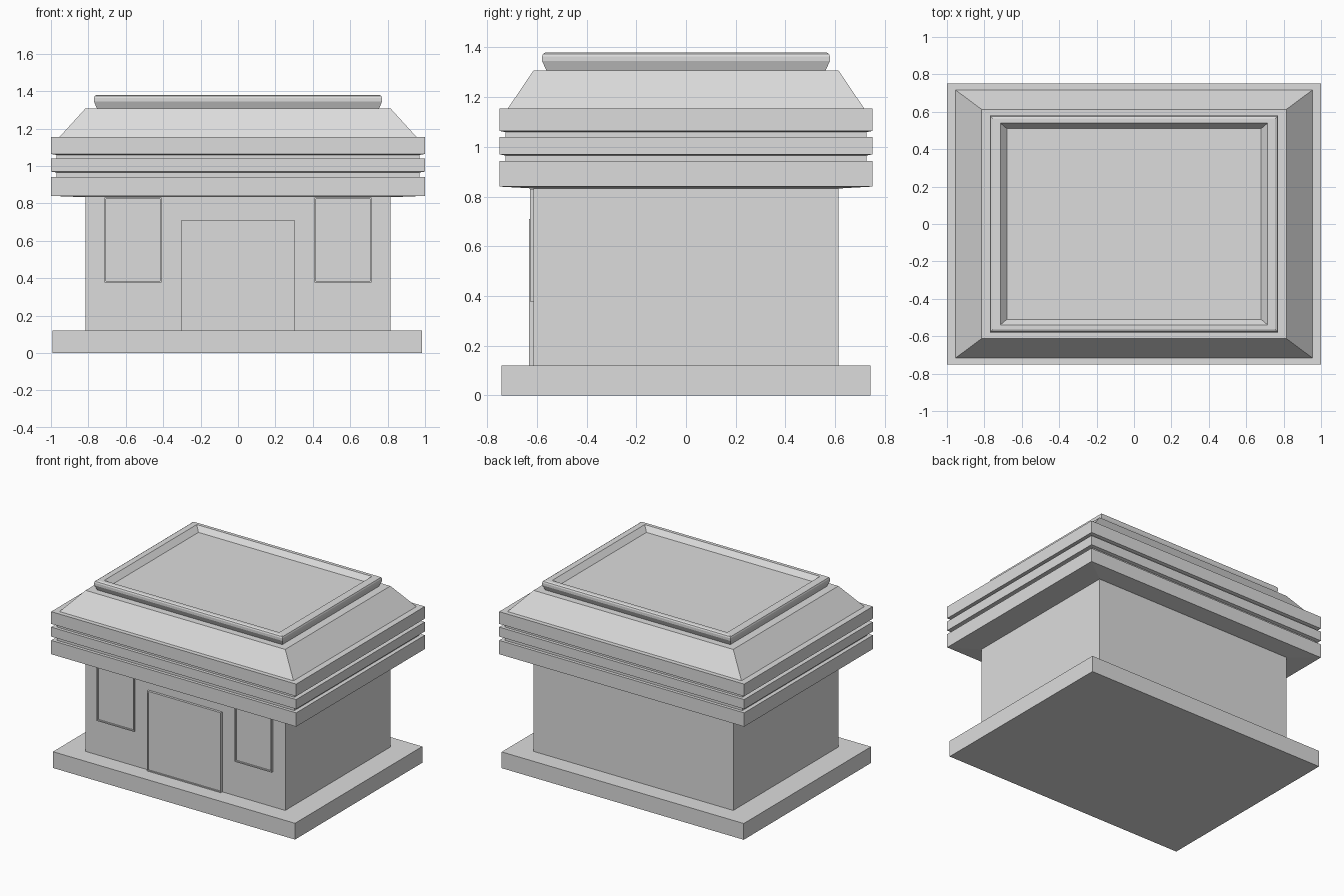
import bpy

default = bpy.data.objects.get("Cube")
if default:
    bpy.data.objects.remove(default, do_unlink=True)

stone = bpy.data.materials.new("grey_stone")
stone.use_nodes = True
GREY = (0.72, 0.72, 0.72, 1)
stone.diffuse_color = GREY
stone.node_tree.nodes["Principled BSDF"].inputs["Base Color"].default_value = GREY


def make(name, verts, faces):
    mesh = bpy.data.meshes.new(name)
    mesh.from_pydata(verts, [], faces)
    mesh.materials.append(stone)
    obj = bpy.data.objects.new(name, mesh)
    bpy.context.collection.objects.link(obj)
    return obj


def stack(name, profile):
    """Rectangular rings (half x, half y, z) joined in order and capped at both ends."""
    verts = [(sx * x, sy * y, z) for x, y, z in profile
             for sx, sy in ((-1, -1), (1, -1), (1, 1), (-1, 1))]
    top = len(verts) - 4
    faces = [(a + k, a + (k + 1) % 4, a + 4 + (k + 1) % 4, a + 4 + k)
             for a in range(0, top, 4) for k in range(4)]
    faces += [(3, 2, 1, 0), tuple(range(top, top + 4))]
    return make(name, verts, faces)


def framed_panel(name, cx, half_w, z0, z1, front, panel, rim=0.008, wall=-0.613):
    """Thin raised frame on the front wall with a panel set back inside it."""
    rings = [(0, wall), (0, front), (rim, front), (rim, panel)]
    verts = []
    for inset, y in rings:
        w = half_w - inset
        lo, hi = z0 + inset, z1 - inset
        verts += [(cx - w, y, lo), (cx + w, y, lo), (cx + w, y, hi), (cx - w, y, hi)]
    faces = [(4 * i + k, 4 * i + (k + 1) % 4, 4 * i + 4 + (k + 1) % 4, 4 * i + 4 + k)
             for i in range(3) for k in range(4)]
    faces += [(12, 13, 14, 15), (3, 2, 1, 0)]
    return make(name, verts, faces)


# Plinth (a touch off centre) and walls
plinth = stack("base_slab", [(0.988, 0.742, 0), (0.988, 0.742, 0.12)])
plinth.location.x = -0.003
stack("walls", [(0.815, 0.613, 0.12), (0.815, 0.613, 0.85)])

# Cornice: three bands split by two grooves, each band with a slightly sloped underside
cornice = [(0.83, 0.625, 0.833)]
for low, high in ((0.84, 0.942), (0.97, 1.04), (1.064, 1.154)):
    if low > 0.9:
        cornice.append((0.97, 0.727, low - 0.005))
    cornice += [(1, 0.75, low), (1, 0.75, high)]
    if high < 1.1:
        cornice.append((0.97, 0.727, high))
stack("cornice", cornice)

# Sloped roof, then a raised tray with a shallow sloped recess
stack("roof", [(0.955, 0.717, 1.154), (0.815, 0.613, 1.308)])
stack("roof_tray", [(0.755, 0.562, 1.308), (0.77, 0.579, 1.345), (0.77, 0.579, 1.364),
                    (0.766, 0.575, 1.374), (0.755, 0.565, 1.38), (0.715, 0.54, 1.38),
                    (0.68, 0.51, 1.343)])

# Door and windows on the front
framed_panel("door", 0, 0.301, 0.12, 0.71, -0.631, -0.624)
for side, sign in (("left", 1), ("right", -1)):
    framed_panel(side + "_window", sign * 0.562, 0.152, 0.378, 0.83, -0.628, -0.616)
